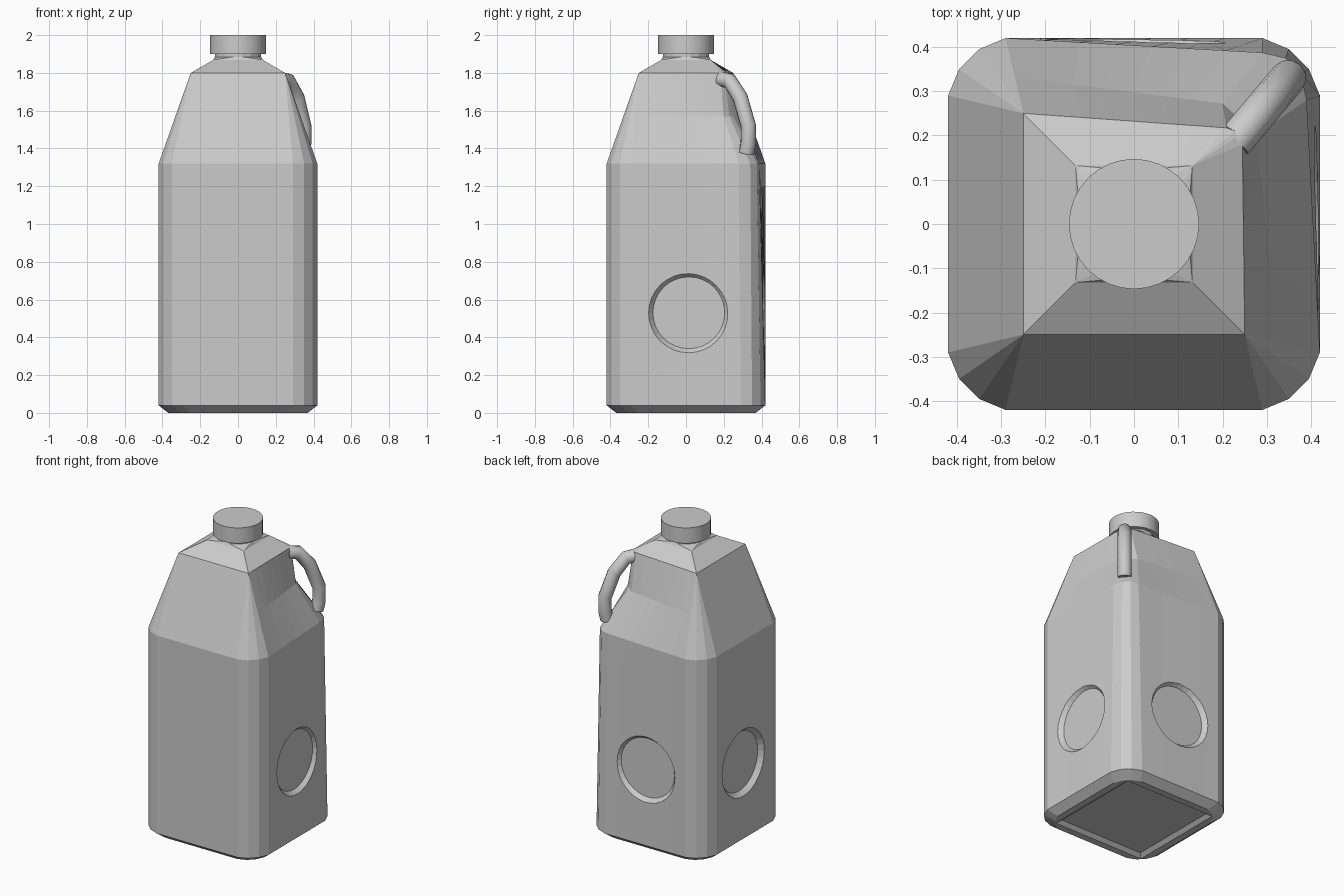
import bpy, bmesh, math
from mathutils import Vector

if "Cube" in bpy.data.objects:
    bpy.data.objects.remove(bpy.data.objects["Cube"])

FILL = 6  # points between neighbouring corners, keeps the pinched sides smooth
CORNER = [(0.42, 0.29), (0.395, 0.35), (0.35, 0.395), (0.29, 0.42)]


def turn(p, k):
    for _ in range(k):
        p = (-p[1], p[0])
    return p


def ring(corner, z, grip=None):
    """Closed four-cornered loop; grip replaces the +x +y corner."""
    corners = [[turn(p, k) for p in corner] for k in range(4)]
    if grip:
        corners[0] = grip
    pts = []
    for k in range(4):
        pts += corners[k]
        a, b = Vector(corners[k][-1]), Vector(corners[(k + 1) % 4][0])
        pts += [tuple(a.lerp(b, i / (FILL + 1))) for i in range(1, FILL + 1)]
    return [(x, y, z) for x, y in pts]


def scaled(s):
    return [(x * s, y * s) for x, y in CORNER]


def mix(half, t):
    return [(x + (half - x) * t, y + (half - y) * t) for x, y in CORNER]


def circle(r):
    angles = [math.radians(45 + o) for o in (-33.75, -11.25, 11.25, 33.75)]
    return [(r * math.cos(a), r * math.sin(a)) for a in angles]


# Bottle body: recessed base, square walls, pinched shoulder, neck
low_grip = [(0.39, 0.28), (0.378, 0.34), (0.343, 0.375), (0.29, 0.387)]
mid_grip = [(0.275, 0.20), (0.25, 0.23), (0.225, 0.25), (0.20, 0.272)]
rings = [
    ring([(0.30, 0.30)] * 4, 0.02),
    ring([(0.325, 0.325)] * 4, 0.0),
    ring(scaled(0.88), 0.0),
    ring(CORNER, 0.04),
    ring(CORNER, 1.32, low_grip),
    ring(mix(0.25, 0.52), 1.57, mid_grip),
    ring([(0.25, 0.25)] * 4, 1.80, [(0.245, 0.18), (0.238, 0.20), (0.228, 0.21), (0.21, 0.217)]),
    ring([(0.132, 0.132)] * 4, 1.868),
    ring(circle(0.125), 1.885),
    ring(circle(0.125), 1.92),
]
bm = bmesh.new()
loops = [[bm.verts.new(p) for p in r] for r in rings]
n = len(loops[0])
for lo, hi in zip(loops, loops[1:]):
    for i in range(n):
        j = (i + 1) % n
        bm.faces.new((lo[i], lo[j], hi[j], hi[i]))
bm.faces.new(loops[0][::-1])
bm.faces.new(loops[-1])
bmesh.ops.remove_doubles(bm, verts=bm.verts, dist=0.0005)
bmesh.ops.recalc_face_normals(bm, faces=bm.faces)
mesh = bpy.data.meshes.new("bottle_body")
bm.to_mesh(mesh)
bm.free()
body = bpy.data.objects.new("bottle_body", mesh)
bpy.context.collection.objects.link(body)

# Round dimples in the right, back and left walls
for side in (Vector((1, 0, 0)), Vector((0, 1, 0)), Vector((-1, 0, 0))):
    centre = side * 0.42 + Vector((0, 0, 0.53))
    if side.y == 0:
        centre.y = 0.015
    bpy.ops.mesh.primitive_cone_add(vertices=32, radius1=0.19, radius2=0.24, depth=0.06,
                                    location=centre,
                                    rotation=side.to_track_quat('Z', 'Y').to_euler())
    cutter = bpy.context.object
    cutter.name = "dimple_cutter"
    cutter.hide_render = True
    mod = body.modifiers.new("dimple", 'BOOLEAN')
    mod.operation = 'DIFFERENCE'
    mod.solver = 'EXACT'
    mod.object = cutter
    bpy.context.view_layer.objects.active = body
    bpy.ops.object.modifier_apply(modifier=mod.name)
    bpy.data.objects.remove(cutter)

# Screw cap
bpy.ops.mesh.primitive_cylinder_add(vertices=32, radius=0.147, depth=0.10, location=(0, 0, 1.95))
cap = bpy.context.object
cap.name = "cap"
bpy.ops.object.shade_smooth_by_angle(angle=math.radians(30))

# Handle: round tube bent along the pinched corner
path = [(0.185, 1.765), (0.232, 1.757), (0.287, 1.67), (0.33, 1.52), (0.33, 1.43), (0.32, 1.375)]
curve = bpy.data.curves.new("handle", 'CURVE')
curve.dimensions = '3D'
curve.bevel_depth = 0.041
curve.bevel_resolution = 4
curve.use_fill_caps = True
spline = curve.splines.new('POLY')
spline.points.add(len(path) - 1)
for point, (y, z) in zip(spline.points, path):
    point.co = (0.235 + (y - 0.195) * 0.84, y, z, 1)
handle = bpy.data.objects.new("handle", curve)
bpy.context.collection.objects.link(handle)
